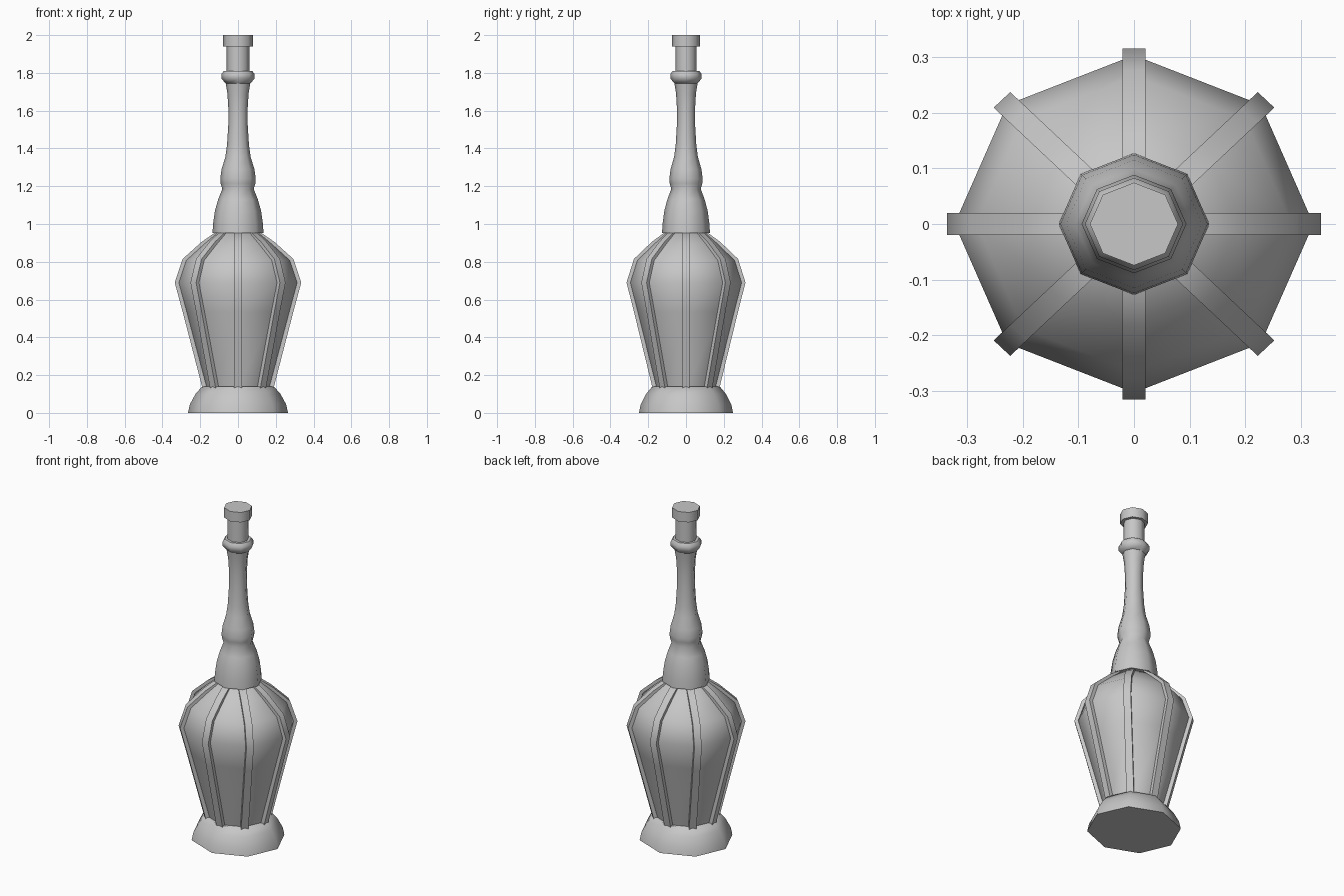
import bpy, bmesh, math
from mathutils import Matrix

if "Cube" in bpy.data.objects:
    bpy.data.objects.remove(bpy.data.objects["Cube"])

SIDES = 8
DEPTH = 0.94  # the bottle is slightly narrower front to back

grey = bpy.data.materials.new("plain_grey")
grey.use_nodes = True
colour = (0.57, 0.57, 0.57, 1)
grey.diffuse_color = colour
grey.node_tree.nodes["Principled BSDF"].inputs["Base Color"].default_value = colour


def finish(name, bm):
    """Flatten the depth, shade and link a finished part."""
    bmesh.ops.transform(bm, matrix=Matrix.Diagonal((1, DEPTH, 1, 1)), verts=bm.verts)
    bmesh.ops.recalc_face_normals(bm, faces=bm.faces)
    mesh = bpy.data.meshes.new(name)
    bm.to_mesh(mesh)
    bm.free()
    mesh.materials.append(grey)
    obj = bpy.data.objects.new(name, mesh)
    bpy.context.collection.objects.link(obj)
    bpy.ops.object.select_all(action="DESELECT")
    obj.select_set(True)
    bpy.context.view_layer.objects.active = obj
    bpy.ops.object.shade_smooth_by_angle(angle=math.radians(52))


def skin(bm, rings):
    """Join matching rings of vertices and cap both ends."""
    for low, high in zip(rings, rings[1:]):
        for i in range(len(low)):
            j = (i + 1) % len(low)
            bm.faces.new((low[i], low[j], high[j], high[i]))
    bm.faces.new(rings[0][::-1])
    bm.faces.new(rings[-1])


def lathe(name, profile):
    """Closed eight-sided solid from (radius, height) points."""
    bm = bmesh.new()
    angles = [math.tau * i / SIDES for i in range(SIDES)]
    skin(bm, [[bm.verts.new((r * math.cos(a), r * math.sin(a), z)) for a in angles]
              for r, z in profile])
    finish(name, bm)


def rib(name, inner, outer, width, angle):
    """Square strip that follows the body along one corner."""
    bm = bmesh.new()
    rings = []
    for (ri, zi), (ro, zo) in zip(inner, outer):
        corners = [(ri, -1, zi), (ro, -1, zo), (ro, 1, zo), (ri, 1, zi)]
        rings.append([bm.verts.new((r, s * width / 2, z)) for r, s, z in corners])
    skin(bm, rings)
    bmesh.ops.rotate(bm, matrix=Matrix.Rotation(angle, 3, "Z"), verts=bm.verts)
    finish(name, bm)


# Foot and body
lathe("foot", [(0.265, 0), (0.255, 0.045), (0.225, 0.1), (0.19, 0.14)])
body = [(0.173, 0.13), (0.28, 0.535), (0.322, 0.69), (0.282, 0.808), (0.186, 0.895), (0.115, 0.955)]
lathe("body", body)

# Raised ribs on the body corners
outer = [(0.188, 0.13), (0.293, 0.535), (0.335, 0.69), (0.293, 0.815), (0.193, 0.905), (0.118, 0.957)]
inner = [(r - 0.03, z) for r, z in body]
for i in range(SIDES):
    rib(f"rib_{i + 1}", inner, outer, 0.042, math.tau * i / SIDES)

# Shoulder, bulb and slender neck in one sweep
lathe("neck", [(0.135, 0.952), (0.132, 1.0), (0.122, 1.07), (0.105, 1.13), (0.083, 1.185),
               (0.092, 1.215), (0.094, 1.24), (0.087, 1.29), (0.067, 1.355),
               (0.058, 1.42), (0.051, 1.53), (0.051, 1.61), (0.056, 1.69), (0.066, 1.75)])

# Ring, spout and cap
lathe("neck_ring", [(0.066, 1.745), (0.088, 1.77), (0.088, 1.793), (0.076, 1.81)])
lathe("spout", [(0.06, 1.8), (0.06, 1.945)])
lathe("cap", [(0.079, 1.94), (0.079, 2.0)])
